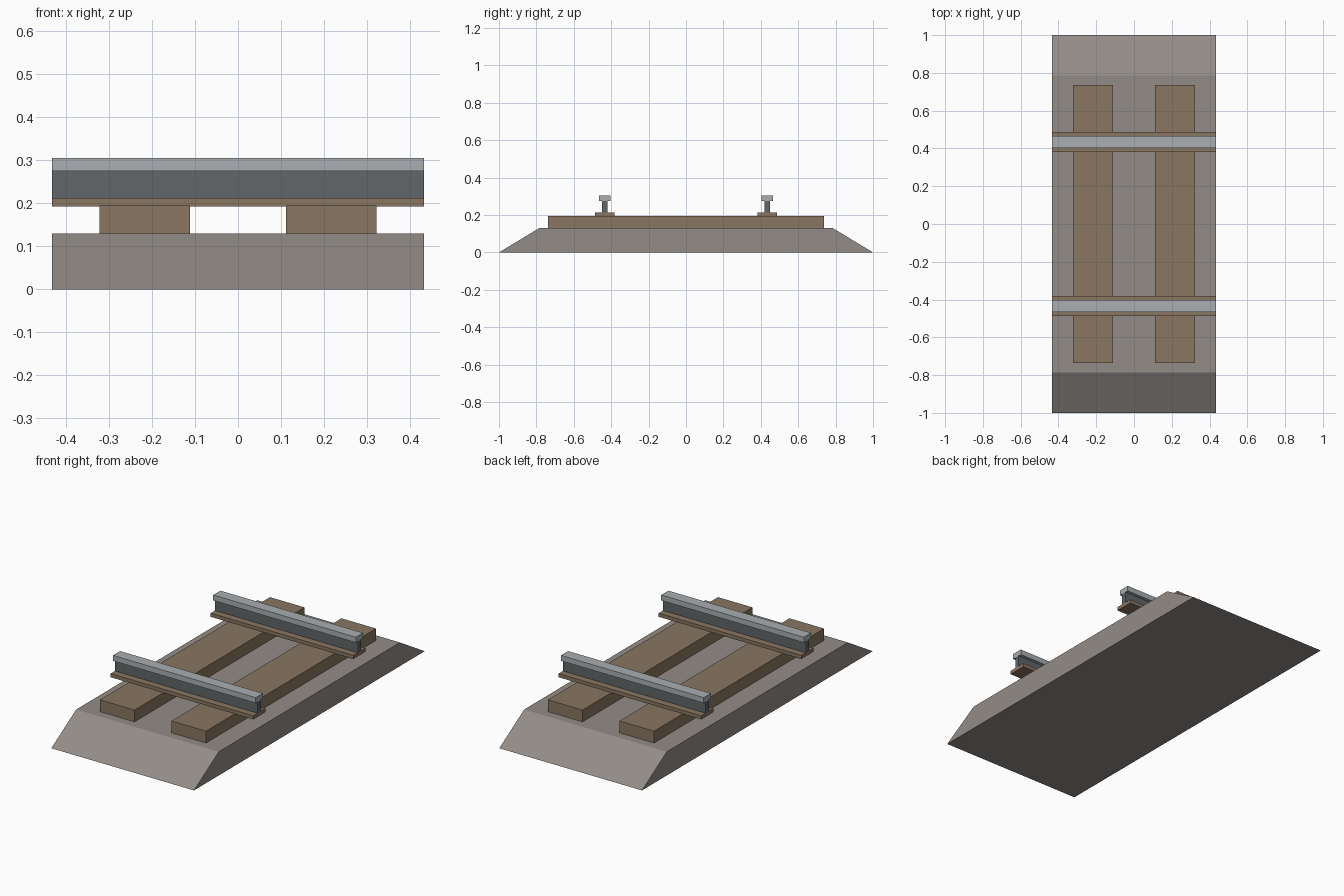
import bpy, bmesh

cube = bpy.data.objects.get("Cube")
if cube:
    bpy.data.objects.remove(cube, do_unlink=True)


def material(name, rgb):
    m = bpy.data.materials.new(name)
    m.use_nodes = True
    m.diffuse_color = (*rgb, 1)
    m.node_tree.nodes["Principled BSDF"].inputs["Base Color"].default_value = (*rgb, 1)
    return m


gravel = material("gravel_grey", (0.29, 0.265, 0.245))
timber = material("timber_brown", (0.25, 0.18, 0.122))
steel = material("light_steel", (0.40, 0.425, 0.44))
dark = material("dark_steel", (0.12, 0.133, 0.14))


def prism(name, outline, x0, x1, mat):
    """Extrude a (y, z) outline from x0 to x1."""
    bm = bmesh.new()
    face = bm.faces.new([bm.verts.new((x0, y, z)) for y, z in outline])
    ext = bmesh.ops.extrude_face_region(bm, geom=[face])
    verts = [v for v in ext["geom"] if isinstance(v, bmesh.types.BMVert)]
    bmesh.ops.translate(bm, verts=verts, vec=(x1 - x0, 0, 0))
    bmesh.ops.recalc_face_normals(bm, faces=bm.faces)
    mesh = bpy.data.meshes.new(name)
    bm.to_mesh(mesh)
    bm.free()
    mesh.materials.append(mat)
    obj = bpy.data.objects.new(name, mesh)
    bpy.context.collection.objects.link(obj)


def box(name, x0, x1, y, half_y, z0, z1, mat):
    a, b = y - half_y, y + half_y
    prism(name, [(a, z0), (b, z0), (b, z1), (a, z1)], x0, x1, mat)


half_length = 0.433
rail_y = 0.434

# Gravel bed with sloped shoulders
prism("gravel_bed", [(-1, 0), (1, 0), (0.785, 0.13), (-0.785, 0.13)],
      -half_length, half_length, gravel)

# Wooden sleepers
for side, x in (("right", -0.217), ("left", 0.217)):
    box(side + "_sleeper", x - 0.105, x + 0.105, 0, 0.737, 0.13, 0.195, timber)

# Rails: wide foot, thin web, steel head
for side, y in (("front", -rail_y), ("back", rail_y)):
    for part, half_y, z0, z1, mat in (("foot", 0.052, 0.193, 0.213, timber),
                                      ("web", 0.014, 0.213, 0.275, dark),
                                      ("head", 0.031, 0.275, 0.305, steel)):
        box(f"{side}_rail_{part}", -half_length, half_length, y, half_y, z0, z1, mat)
